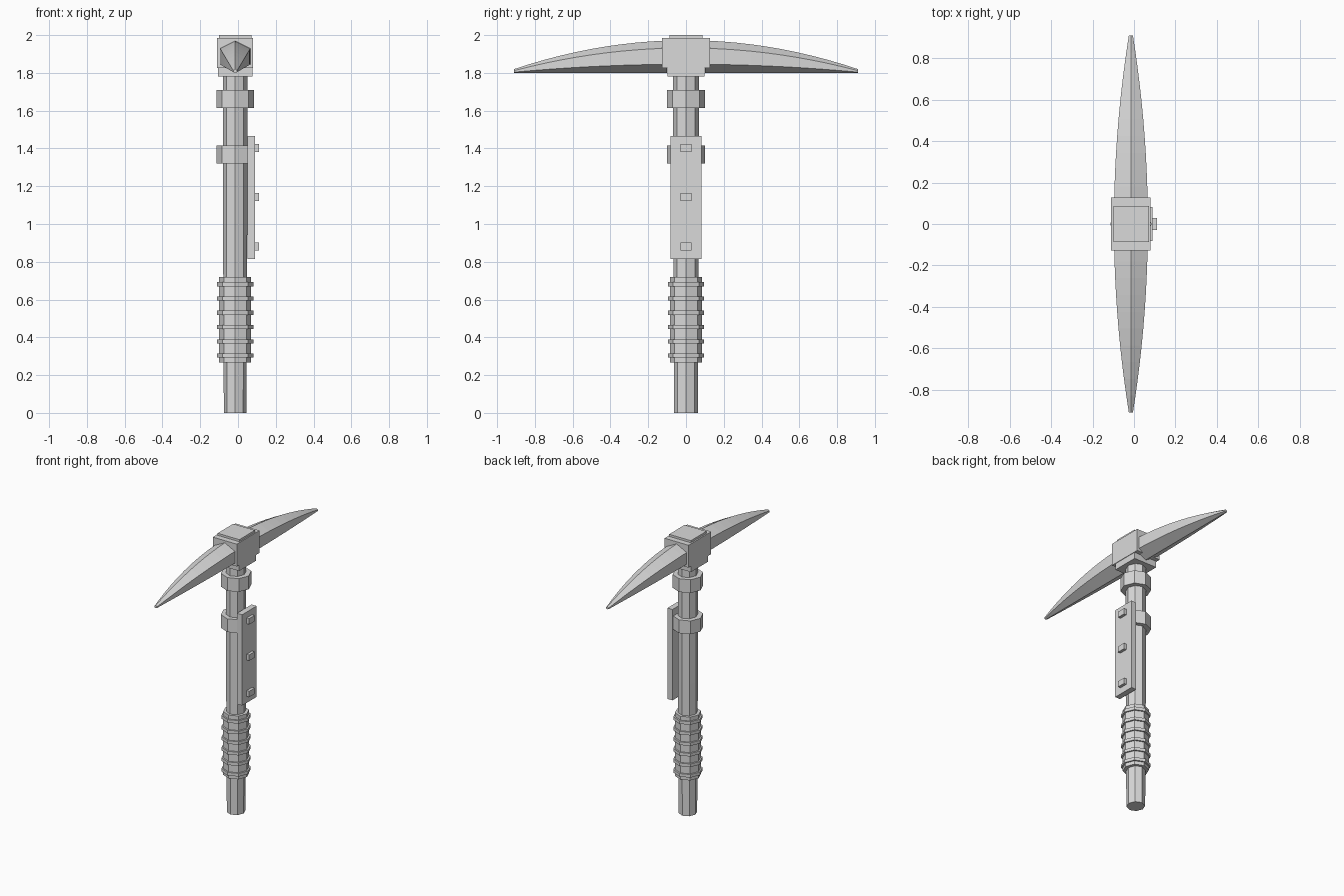
import bpy
import bmesh
from math import pi, cos, sin

cube = bpy.data.objects.get("Cube")
if cube:
    bpy.data.objects.remove(cube, do_unlink=True)

AXIS_X = -0.015  # centre line of shaft and head

grey = bpy.data.materials.new("plain_grey")
grey.use_nodes = True
colour = (0.7, 0.7, 0.7, 1)
grey.diffuse_color = colour
grey.node_tree.nodes["Principled BSDF"].inputs["Base Color"].default_value = colour


def loft(name, rings):
    """Join closed rings of points into a capped solid."""
    bm = bmesh.new()
    loops = [[bm.verts.new(p) for p in ring] for ring in rings]
    n = len(loops[0])
    for a, b in zip(loops, loops[1:]):
        for i in range(n):
            j = (i + 1) % n
            bm.faces.new((a[i], a[j], b[j], b[i]))
    bm.faces.new(loops[0])
    bm.faces.new(loops[-1])
    bmesh.ops.recalc_face_normals(bm, faces=bm.faces)
    mesh = bpy.data.meshes.new(name)
    bm.to_mesh(mesh)
    bm.free()
    mesh.materials.append(grey)
    obj = bpy.data.objects.new(name, mesh)
    bpy.context.collection.objects.link(obj)
    return obj


def octagon(rx, ry, z):
    return [(AXIS_X + rx * cos(i * pi / 4), ry * sin(i * pi / 4), z) for i in range(8)]


def prism(name, r, z0, z1):
    return loft(name, [octagon(r, r, z0), octagon(r, r, z1)])


def box(name, x0, x1, half_y, z0, z1):
    rect = [(x0, -half_y), (x1, -half_y), (x1, half_y), (x0, half_y)]
    return loft(name, [[(x, y, z) for x, y in rect] for z in (z0, z1)])


# Shaft, slightly narrower at the foot
loft("shaft", [octagon(0.06, 0.063, 0), octagon(0.064, 0.068, 0.95),
               octagon(0.064, 0.068, 1.8)])

# Ribbed grip
prism("grip", 0.085, 0.267, 0.72)
for i in range(6):
    z = 0.303 + i * 0.0756
    prism(f"grip_rib_{i + 1}", 0.096, z - 0.011, z + 0.011)

# Collars
prism("upper_collar", 0.1, 1.615, 1.71)
prism("lower_collar", 0.1, 1.32, 1.415)

# Side plate with studs
box("side_plate", 0.05, 0.09, 0.082, 0.815, 1.465)
for i, z in enumerate((0.882, 1.142, 1.402)):
    box(f"plate_stud_{i + 1}", 0.085, 0.11, 0.03, z - 0.021, z + 0.021)

# Head block, its lower neck and top cap
box("head_block", -0.11, 0.08, 0.128, 1.825, 1.985)
box("head_neck", -0.106, 0.076, 0.097, 1.78, 1.83)
box("head_cap", -0.1, 0.072, 0.088, 1.98, 2.0)


# Curved pick blades with a six-sided section
def blade_ring(y):
    k = 1 - (y / 0.91) ** 2
    w = 0.01 + 0.072 * k
    top, upper, lower = 1.82 + 0.153 * k, 1.812 + 0.12 * k, 1.804 + 0.042 * k
    section = [(0, top), (w, upper), (w, lower), (0, 1.8), (-w, lower), (-w, upper)]
    return [(AXIS_X + x, y, z) for x, z in section]


SEGMENTS = 10
for name, side in (("front_blade", -1), ("back_blade", 1)):
    loft(name, [blade_ring(side * (0.1 + 0.81 * i / SEGMENTS)) for i in range(SEGMENTS + 1)])
